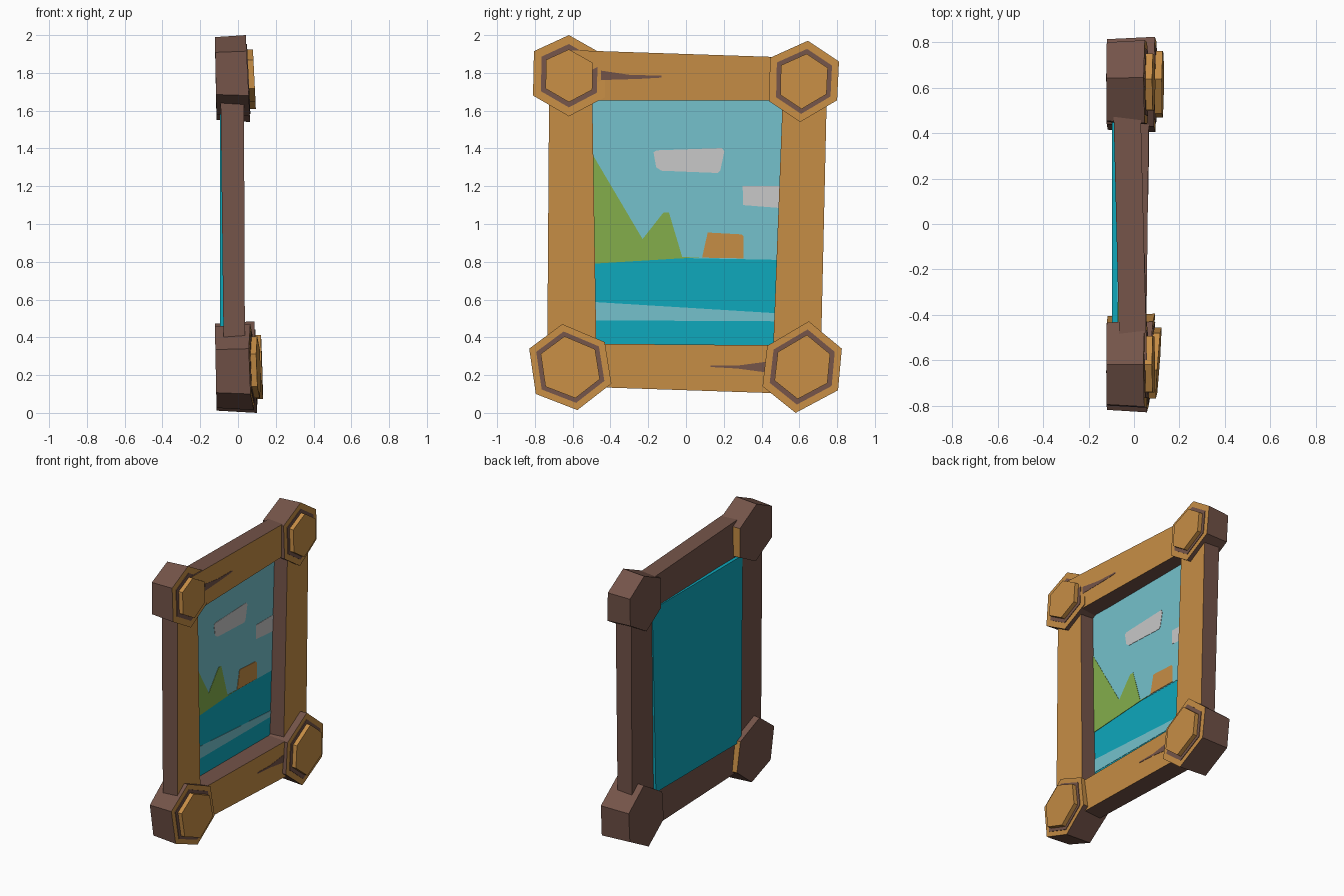
import bpy, bmesh

if "Cube" in bpy.data.objects:
    bpy.data.objects.remove(bpy.data.objects["Cube"])


def material(name, rgb):
    m = bpy.data.materials.new(name)
    lin = [((c / 255 + 0.055) / 1.055) ** 2.4 for c in rgb]
    m.diffuse_color = (*lin, 1)
    m.use_nodes = True
    m.node_tree.nodes["Principled BSDF"].inputs["Base Color"].default_value = m.diffuse_color
    return m


ORANGE = material("honey wood", (198, 141, 69))
BROWN = material("dark wood", (116, 84, 73))
TEAL = material("sea teal", (14, 168, 188))
SKY = material("sky blue", (117, 193, 204))
GREEN = material("hill green", (131, 174, 75))
GREY = material("cloud grey", (200, 200, 200))


def prism(name, outline, front, back, mats, back_scale=1.0, front_side=None):
    """Solid from a (y, z) outline; front and back give x at (y, z).
    mats = (front face, other faces). front_side(normal) picks extra front-coloured sides."""
    cy = sum(p[0] for p in outline) / len(outline)
    cz = sum(p[1] for p in outline) / len(outline)
    bm = bmesh.new()
    f = [bm.verts.new((front(y, z), y, z)) for y, z in outline]
    b = []
    for y, z in outline:
        y2, z2 = cy + (y - cy) * back_scale, cz + (z - cz) * back_scale
        b.append(bm.verts.new((back(y2, z2), y2, z2)))
    cap = bm.faces.new(f)
    bm.faces.new(b[::-1])
    n = len(f)
    for i in range(n):
        j = (i + 1) % n
        bm.faces.new((f[j], f[i], b[i], b[j]))
    bmesh.ops.recalc_face_normals(bm, faces=bm.faces[:])
    for face in bm.faces:
        face.material_index = 1
        if front_side and front_side(face.normal):
            face.material_index = 0
    cap.material_index = 0
    me = bpy.data.meshes.new(name)
    bm.to_mesh(me)
    bm.free()
    for m in mats:
        me.materials.append(m)
    ob = bpy.data.objects.new(name, me)
    bpy.context.collection.objects.link(ob)
    return ob


def plane(x0, dy=0.0, dz=0.0, c=(0, 0)):
    return lambda y, z: x0 + dy * (y - c[0]) + dz * (z - c[1])


def scaled(outline, c, s):
    return [(c[0] + (y - c[0]) * s, c[1] + (z - c[1]) * s) for y, z in outline]


# Four hexagonal corner blocks: outline, medallion centre, front x, slopes, medallion scale
corners = {
    "top_left": ([(-.62, 2.0), (-.425, 1.89), (-.43, 1.67), (-.62, 1.57), (-.81, 1.68), (-.805, 1.915)],
                 (-.62, 1.785), .052, 0, -.05, .65, .78),
    "top_right": ([(.645, 1.97), (.81, 1.86), (.8, 1.655), (.605, 1.54), (.44, 1.65), (.445, 1.88)],
                  (.625, 1.755), .053, 0, -.05, .68, .80),
    "bottom_left": ([(-.655, .47), (-.43, .375), (-.395, .155), (-.575, .015), (-.795, .1), (-.83, .34)],
                    (-.613, .24), .075, .07, -.03, .72, .83),
    "bottom_right": ([(.65, .485), (.825, .34), (.805, .12), (.58, 0), (.405, .14), (.43, .355)],
                     (.617, .245), .093, .01, -.03, .70, .82),
}
for side, (pts, c, x0, dy, dz, s_in, s_ring) in corners.items():
    left = "left" in side
    prism(side + "_block", pts, plane(x0, dy, dz, c), plane(-.118, 0, -.02, c),
          (ORANGE, BROWN), .95, (lambda n: n.y > .95) if left else None)
    # dark carved ring and raised medallion
    prism(side + "_ring", scaled(pts, c, s_ring), plane(x0 + .004, dy, dz, c),
          plane(x0 - .004, dy, dz, c), (BROWN, BROWN))
    prism(side + "_medallion", scaled(pts, c, s_in), plane(x0 + .034, dy, dz, c),
          plane(x0 - .004, dy, dz, c), (ORANGE, ORANGE))

# Four beams: orange front, dark sides and back
side_front, side_back = plane(.034, 0, -.004, (0, 1)), plane(-.084, 0, -.012, (0, 1))
prism("left_beam", [(-.724, 1.8), (-.498, 1.8), (-.473, .25), (-.735, .25)],
      side_front, side_back, (ORANGE, BROWN))
prism("right_beam", [(.748, 1.8), (.517, 1.8), (.458, .25), (.713, .25)],
      side_front, side_back, (ORANGE, BROWN))
prism("top_beam", [(-.6, 1.92), (.6, 1.88), (.6, 1.655), (-.6, 1.655)],
      plane(.042, -.025), plane(-.078, -.025), (ORANGE, BROWN))
bottom_front = plane(.06, .012)
prism("bottom_beam", [(-.6, .367), (.6, .357), (.6, .1), (-.6, .14)],
      bottom_front, plane(-.08), (ORANGE, BROWN))


# Cracks in the wood
def plate(name, pts, front, mat, t=.003):
    prism(name, pts, front, lambda y, z: front(y, z) - t, (mat, mat))


plate("top_crack", [(-.45, 1.812), (-.3, 1.79), (-.13, 1.785), (-.13, 1.775), (-.25, 1.768), (-.45, 1.762)],
      plane(.044, -.025), BROWN)
plate("bottom_crack", [(.13, .252), (.27, .25), (.42, .27), (.42, .215), (.27, .235), (.13, .243)],
      plane(.062, .012), BROWN)

# Picture panel and its painted layers
prism("picture_panel", [(-.5, 1.665), (.515, 1.665), (.475, .35), (-.485, .35)],
      plane(-.072), plane(-.096), (TEAL, TEAL))
layers = [
    ("sky", SKY, .002, [(-.496, 1.66), (.512, 1.66), (.49, .81), (-.03, .82), (-.49, .79)]),
    ("water_stripe", SKY, .002, [(-.485, .587), (.475, .528), (.475, .485), (-.485, .49)]),
    ("hills", GREEN, .004, [(-.49, 1.36), (-.23, .92), (-.12, 1.06), (-.09, 1.06), (-.02, .825),
                            (.09, .822), (-.03, .818), (-.49, .79)]),
    ("hut", ORANGE, .006, [(.085, .822), (.115, .955), (.295, .945), (.305, .935), (.305, .818)]),
    ("large_cloud", GREY, .004, [(-.172, 1.38), (-.155, 1.39), (.19, 1.402), (.203, 1.385), (.182, 1.285),
                                 (.168, 1.27), (-.13, 1.282), (-.158, 1.3)]),
    ("small_cloud", GREY, .004, [(.3, 1.2), (.5, 1.2), (.495, 1.085), (.302, 1.1)]),
]
for name, mat, h, pts in layers:
    plate(name, pts, plane(-.072 + h), mat)
